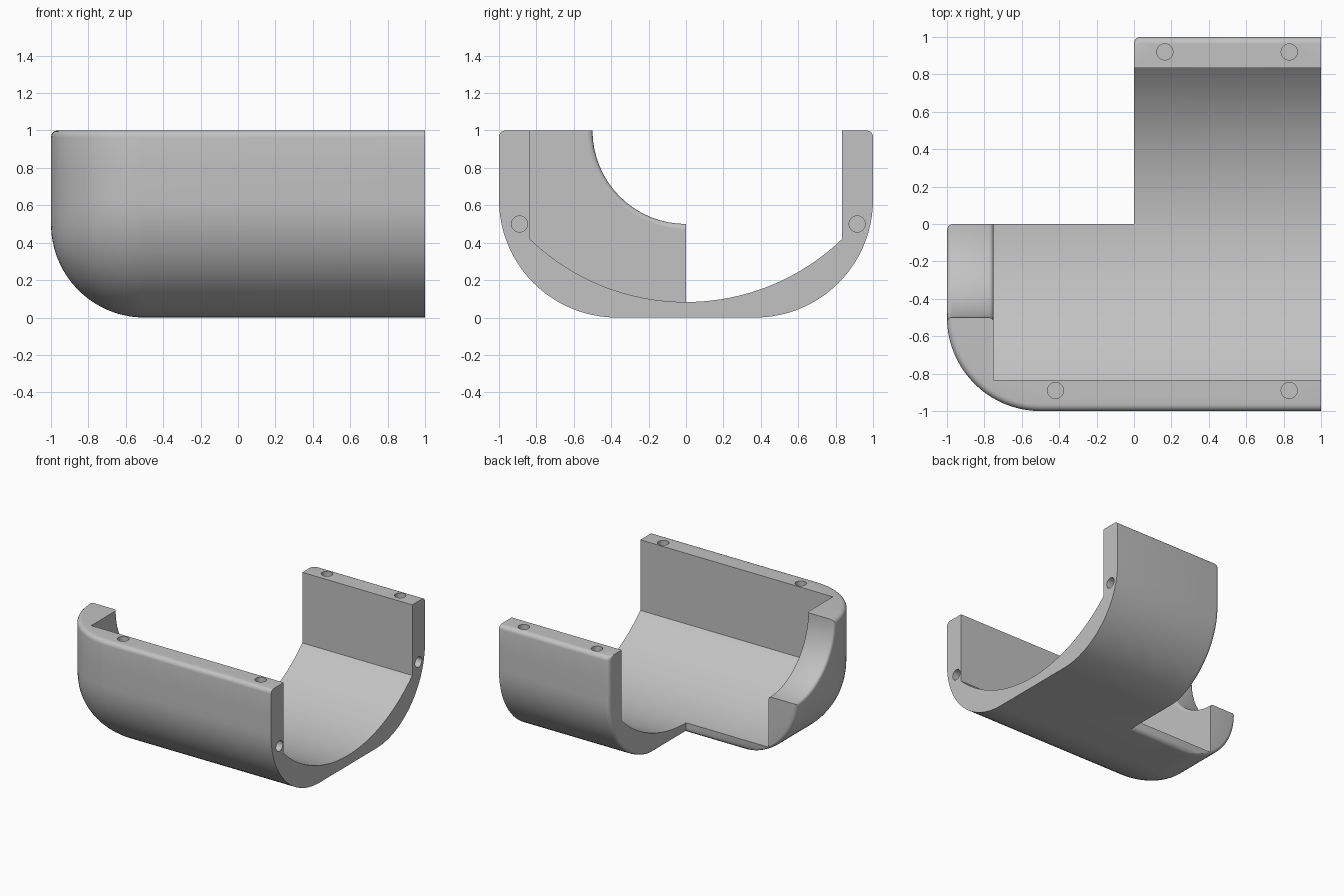
import bpy, bmesh
from math import sin, cos, pi, sqrt
from mathutils import Matrix, Vector

cube = bpy.data.objects.get("Cube")
if cube:
    bpy.data.objects.remove(cube, do_unlink=True)

grey = bpy.data.materials.new("light grey plastic")
grey.use_nodes = True
colour = (0.54, 0.54, 0.54, 1)
grey.diffuse_color = colour
grey.node_tree.nodes["Principled BSDF"].inputs["Base Color"].default_value = colour

F = 0.035          # small edge fillet
R_SIDE = 0.63      # lower rounding along the long sides
R_END = 0.5        # rounding of the closed end


def inset(r, d):
    """How far a fillet of radius r pulls in at distance d from the edge."""
    return r - sqrt(max(0, r * r - (r - d) ** 2)) if d < r else 0


def loft(name, rings):
    bm = bmesh.new()
    loops = [[bm.verts.new(p) for p in ring] for ring in rings]
    n = len(loops[0])
    for a, b in zip(loops, loops[1:]):
        for i in range(n):
            j = (i + 1) % n
            bm.faces.new((a[i], a[j], b[j], b[i]))
    bm.faces.new(loops[0][::-1])
    bm.faces.new(loops[-1])
    bmesh.ops.remove_doubles(bm, verts=bm.verts, dist=1e-5)
    bmesh.ops.recalc_face_normals(bm, faces=bm.faces)
    mesh = bpy.data.meshes.new(name)
    bm.to_mesh(mesh)
    bm.free()
    mesh.materials.append(grey)
    ob = bpy.data.objects.new(name, mesh)
    bpy.context.collection.objects.link(ob)
    return ob


def arc(cx, cy, rx, ry, a0, a1, n):
    return [(cx + rx * cos(a0 + (a1 - a0) * i / n),
             cy + ry * sin(a0 + (a1 - a0) * i / n)) for i in range(n + 1)]


def outline(z):
    """L-shaped plan of the shell at height z."""
    rim = inset(F, 1 - z)
    side, end = inset(R_SIDE, z), inset(R_END, z)
    y = 1 - side - rim
    x = -1 + end + rim
    rx = max(R_END - end - rim, 0.003)
    ry = max(R_END * (1 - side / R_SIDE) - rim, 0.003)
    low = inset(F, z)
    pts = [(1, -y)]
    pts += arc(x + rx, -y + ry, rx, ry, 1.5 * pi, pi, 20)
    pts += arc(x + F, -low - F, F, F, pi, pi / 2, 5)
    pts += [(low, -low)]
    pts += arc(low + F, y - F, F, F, pi, pi / 2, 5)
    pts += [(1, y)]
    return [(px, py, z) for px, py in pts]


# Outer body, rounded below and along the rim
levels = [R_SIDE * (1 - cos(pi / 2 * i / 22)) for i in range(23)]
levels += [F * 0.1, F * 0.6, 0.8]
levels += [1 - F * (1 - sin(pi / 2 * i / 5)) for i in range(6)]
shell = loft("shell", [outline(z) for z in sorted(levels)])

# Channel: straight walls over a shallow curved floor
half, spring, floor = 0.835, 0.42, 0.083
rise = spring - floor
rad = (half ** 2 + rise ** 2) / (2 * rise)
section = [(-half, 1.2)]
for i in range(41):
    y = -half + 2 * half * i / 40
    section.append((y, floor + rad - sqrt(rad * rad - y * y)))
section.append((half, 1.2))
cutters = [loft("channel_cutter", [[(x, y, z) for y, z in section] for x in (-0.75, 1.2)])]


def round_cutter(name, start, axis, stations):
    """Round cutter along an axis, from (distance, radius) stations."""
    turn = Vector(axis).to_track_quat('Z', 'Y').to_matrix().to_4x4()
    m = Matrix.Translation(start) @ turn
    rings = [[m @ Vector((r * cos(2 * pi * i / 64), r * sin(2 * pi * i / 64), d))
              for i in range(64)] for d, r in stations]
    return loft(name, rings)


# Round opening in the end wall with softened edges
soft = 0.025
lip = [(soft * t, 0.5 + inset(soft, soft * t)) for t in (0, 0.1, 0.3, 0.6, 1)]
stations = [(-0.1, 0.5 + soft)] + lip
stations += [(0.25 - d, r) for d, r in reversed(lip)] + [(0.35, 0.5 + soft)]
cutters.append(round_cutter("opening_cutter", (-1, 0, 1), (1, 0, 0), stations))

# Peg holes in the rim and in the open end
hole = [(-0.1, 0.043), (0.2, 0.043)]
for x, y in ((0.165, 0.92), (0.83, 0.92), (-0.42, -0.89), (0.83, -0.89)):
    cutters.append(round_cutter("rim_hole_cutter", (x, y, 1), (0, 0, -1), hole))
for y in (-0.89, 0.915):
    cutters.append(round_cutter("end_hole_cutter", (1, y, 0.5), (-1, 0, 0), hole))

bpy.context.view_layer.objects.active = shell
for cutter in cutters:
    cutter.hide_render = True
    mod = shell.modifiers.new("cut", 'BOOLEAN')
    mod.operation = 'DIFFERENCE'
    mod.solver = 'EXACT'
    mod.object = cutter
    bpy.ops.object.modifier_apply(modifier=mod.name)
for cutter in cutters:
    bpy.data.objects.remove(cutter, do_unlink=True)

bpy.ops.object.select_all(action='DESELECT')
shell.select_set(True)
bpy.ops.object.shade_smooth_by_angle(angle=0.5)
